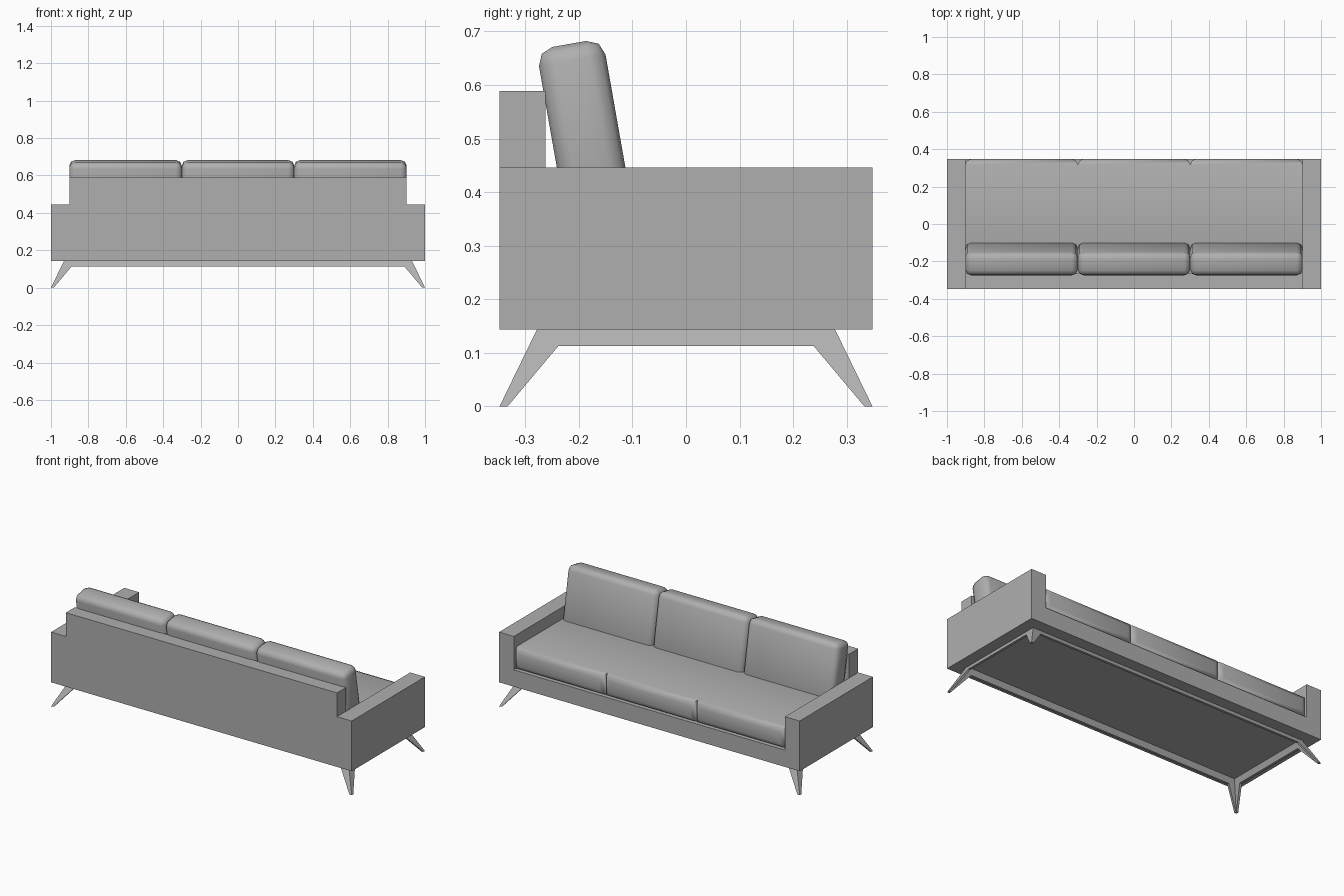
import bpy, bmesh, math

if "Cube" in bpy.data.objects:
    bpy.data.objects.remove(bpy.data.objects["Cube"])

W, D = 1.0, 0.348              # half width, half depth
ARM_IN = 0.902                 # inner face of the arms
Z0, SEAT, ARM, BACK = 0.144, 0.245, 0.446, 0.589
BACK_Y = -0.262                # front face of the back panel

grey = bpy.data.materials.new("grey")
grey.diffuse_color = (0.43, 0.43, 0.43, 1)
grey.use_nodes = True
grey.node_tree.nodes["Principled BSDF"].inputs["Base Color"].default_value = grey.diffuse_color


def finish(name, bm):
    bmesh.ops.recalc_face_normals(bm, faces=bm.faces)
    me = bpy.data.meshes.new(name)
    bm.to_mesh(me)
    bm.free()
    me.materials.append(grey)
    ob = bpy.data.objects.new(name, me)
    bpy.context.collection.objects.link(ob)
    return ob


def box(name, x, y, z):
    bm = bmesh.new()
    bmesh.ops.create_cube(bm, size=1)
    for v in bm.verts:
        v.co = [a[0] + (c + 0.5) * (a[1] - a[0]) for c, a in zip(v.co, (x, y, z))]
    return finish(name, bm)


def loft(name, a, b):
    """Solid between two matching outlines."""
    bm = bmesh.new()
    a = [bm.verts.new(p) for p in a]
    b = [bm.verts.new(p) for p in b]
    for i in range(len(a)):
        j = (i + 1) % len(a)
        bm.faces.new((a[i], a[j], b[j], b[i]))
    bm.faces.new(a)
    bm.faces.new(b)
    return finish(name, bm)


def cushion(name, size, loc, tilt=0.0, keep_axis=None):
    """Rounded box; edges parallel to keep_axis stay sharp."""
    bm = bmesh.new()
    bmesh.ops.create_cube(bm, size=1)
    edges = [e for e in bm.edges if keep_axis is None or
             abs(e.verts[0].co[keep_axis] - e.verts[1].co[keep_axis]) < 0.5]
    bmesh.ops.scale(bm, vec=size, verts=bm.verts)
    bmesh.ops.bevel(bm, geom=edges, offset=0.031, segments=2,
                    profile=0.5, affect='EDGES')
    for f in bm.faces:
        f.smooth = True
    bm.normal_update()
    for e in bm.edges:
        e.smooth = e.calc_face_angle(0) < math.radians(60)
    ob = finish(name, bm)
    ob.location = loc
    ob.rotation_euler.x = tilt
    return ob


# U-shaped body: both arms and the seat base in one profile
u = [(-W, Z0), (W, Z0), (W, ARM), (ARM_IN, ARM),
     (ARM_IN, SEAT), (-ARM_IN, SEAT), (-ARM_IN, ARM), (-W, ARM)]
loft("arms_and_base", [(x, -D, z) for x, z in u], [(x, D, z) for x, z in u])

# Back panel between the arms
box("back_panel", (-ARM_IN, ARM_IN), (-D, BACK_Y), (SEAT, BACK))

# Seat and leaning back cushions
cw = 2 * ARM_IN / 3
lean = math.radians(10)
top_t, bottom_t = 0.234, -0.136   # extent along the leaning axis
t = (top_t + bottom_t) / 2
for i, side in enumerate(("left", "middle", "right")):
    x = (i - 1) * cw
    cushion(f"seat_cushion_{side}", (cw, D - BACK_Y, 0.13),
            (x, (D + BACK_Y) / 2, SEAT + 0.065), keep_axis=1)
    cushion(f"back_cushion_{side}", (cw, 0.126, top_t - bottom_t),
            (x, -0.177 - t * math.sin(lean), ARM + t * math.cos(lean)), lean)


# Leg frame: four sloped panels, each a thin rail with two splayed legs
LEG, RAIL_Z, THICK = 0.07, 0.113, 0.014


def leg_outline(half):
    right = [(half - LEG, Z0), (half, 0), (half - 0.015, 0), (half - 0.11, RAIL_Z)]
    return right + [(-p, z) for p, z in reversed(right)]


def slope(half, z):
    return half - LEG * z / Z0


for s, long_end, short_end in ((-1, "back", "left"), (1, "front", "right")):
    loft(f"{long_end}_leg_frame",
         [(p, s * slope(D, z), z) for p, z in leg_outline(W)],
         [(p, s * (slope(D, z) - THICK), z) for p, z in leg_outline(W)])
    loft(f"{short_end}_leg_frame",
         [(s * slope(W, z), p, z) for p, z in leg_outline(D)],
         [(s * (slope(W, z) - THICK), p, z) for p, z in leg_outline(D)])
